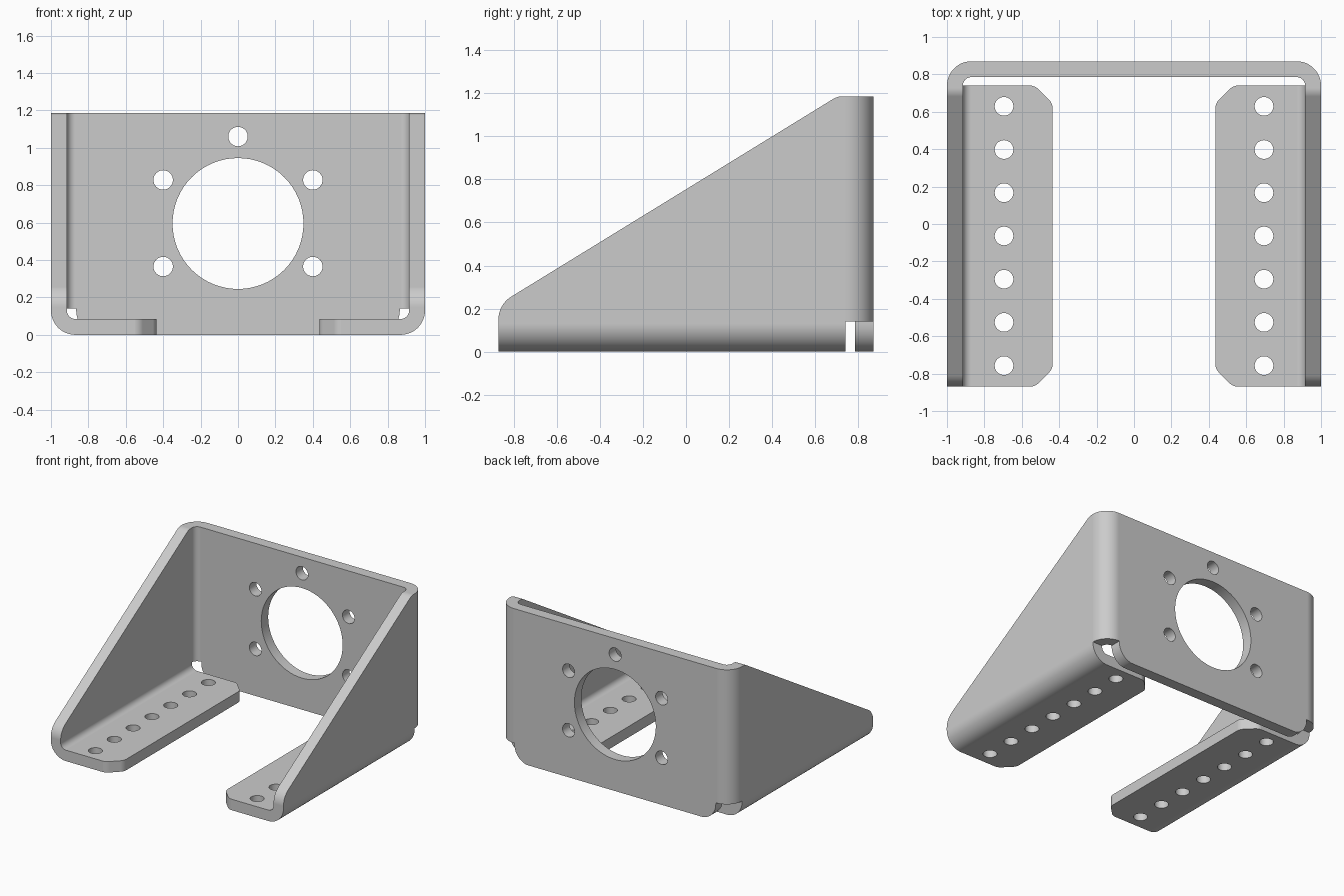
import bpy, bmesh, math
from mathutils import Vector, Matrix

if "Cube" in bpy.data.objects:
    bpy.data.objects.remove(bpy.data.objects["Cube"], do_unlink=True)

T = 0.085            # sheet thickness
R = 0.13             # outer bend radius
HEIGHT = 1.185
HALF = 0.87          # half depth
BEND = HALF - R      # where the rear bends begin

steel = bpy.data.materials.new("grey_steel")
steel.use_nodes = True
steel.diffuse_color = (0.6, 0.6, 0.6, 1)
steel.node_tree.nodes["Principled BSDF"].inputs["Base Color"].default_value = (0.6, 0.6, 0.6, 1)


def rounded(points, steps=12):
    """Polygon outline; a point with a third value gets that corner radius."""
    out = []
    for i, p in enumerate(points):
        c = Vector(p[:2])
        if len(p) == 2:
            out.append(c)
            continue
        a = (Vector(points[i - 1][:2]) - c).normalized()
        b = (Vector(points[(i + 1) % len(points)][:2]) - c).normalized()
        half = a.angle(b) / 2
        centre = c + (a + b).normalized() * p[2] / math.sin(half)
        start = c + a * p[2] / math.tan(half) - centre
        end = c + b * p[2] / math.tan(half) - centre
        turn = math.atan2(start.x * end.y - start.y * end.x, start.dot(end))
        for k in range(steps + 1):
            out.append(centre + Matrix.Rotation(turn * k / steps, 2) @ start)
    return out


def new_object(name, bm):
    bmesh.ops.recalc_face_normals(bm, faces=bm.faces)
    mesh = bpy.data.meshes.new(name)
    bm.to_mesh(mesh)
    bm.free()
    mesh.materials.append(steel)
    obj = bpy.data.objects.new(name, mesh)
    bpy.context.collection.objects.link(obj)
    return obj


def prism(name, points, axis, low, high):
    """Extrude an outline along x, y or z."""
    place = {"x": lambda p, d: (d, p.x, p.y),
             "y": lambda p, d: (p.x, d, p.y),
             "z": lambda p, d: (p.x, p.y, d)}[axis]
    outline = rounded(points)
    bm = bmesh.new()
    ends = [[bm.verts.new(place(p, d)) for p in outline] for d in (low, high)]
    for ring in ends:
        bm.faces.new(ring)
    n = len(outline)
    for i in range(n):
        j = (i + 1) % n
        bm.faces.new((ends[0][i], ends[0][j], ends[1][j], ends[1][i]))
    return new_object(name, bm)


def drills(holes, axis):
    """Cylinders for round holes, each given as centre and radius."""
    bm = bmesh.new()
    turn = Matrix.Rotation(math.pi / 2, 4, "X") if axis == "y" else Matrix()
    for centre, radius in holes:
        bmesh.ops.create_cone(bm, cap_ends=True, segments=64 if radius > 0.1 else 32,
                              radius1=radius, radius2=radius, depth=0.4,
                              matrix=Matrix.Translation(centre) @ turn)
    return new_object("hole_cutter", bm)


def carve(obj, cutter, operation="DIFFERENCE"):
    mod = obj.modifiers.new("carve", "BOOLEAN")
    mod.operation, mod.solver, mod.object = operation, "EXACT", cutter
    graph = bpy.context.evaluated_depsgraph_get()
    mesh = bpy.data.meshes.new_from_object(obj.evaluated_get(graph))
    obj.modifiers.clear()
    obj.data = mesh
    bpy.data.objects.remove(cutter, do_unlink=True)


def finish(obj):
    bpy.ops.object.select_all(action="DESELECT")
    obj.select_set(True)
    bpy.context.view_layer.objects.active = obj
    bpy.ops.object.shade_smooth_by_angle(angle=math.radians(25))
    obj.modifiers.new("even_shading", "WEIGHTED_NORMAL").keep_sharp = True


# Side wall folded into its foot flange
left = prism("left_side", [(0.435, 0), (1, 0, R), (1, 1.4), (1 - T, 1.4),
                           (1 - T, T, R - T), (0.435, T)], "y", -1, 1)
carve(left, prism("wall_outline", [(-HALF, -0.1), (-HALF, 0.219, 0.125), (0.703, HEIGHT, 0.085),
                                   (BEND, HEIGHT), (BEND, -0.1)], "x", 0.2, 1.2), "INTERSECT")

# Clipped flange corners
corner = [(0.64, -0.872), (0.53, -HALF, 0.07), (0.435, -0.775, 0.07),
          (0.433, -0.6), (0.3, -0.6), (0.3, -1), (0.64, -1)]
middle = BEND - HALF
carve(left, prism("front_corner", corner, "z", -0.1, 0.2))
carve(left, prism("rear_corner", [(p[0], middle - p[1], *p[2:]) for p in corner], "z", -0.1, 0.2))

# Row of mounting holes
carve(left, drills([((0.695, -0.757 + 0.231 * i, 0.05), 0.05) for i in range(7)], "z"))

# Opposite side
right = bpy.data.objects.new("right_side", left.data.copy())
right.data.transform(Matrix.Diagonal((-1, 1, 1, 1)))
right.data.flip_normals()
bpy.context.collection.objects.link(right)

# Back plate with its two upright bends
inner = 1 - T
back = prism("back_plate", [(-1, BEND), (-1, HALF, R), (1, HALF, R), (1, BEND), (inner, BEND),
                            (inner, HALF - T, R - T), (-inner, HALF - T, R - T), (-inner, BEND)],
             "z", 0, HEIGHT)

# Bend reliefs and rounded lower corners
for s in (-1, 1):
    relief = [(0.865, 0.14), (0.865, 0, R), (0.7, -0.002), (0.7, -0.1), (1.2, -0.1), (1.2, 0.14)]
    carve(back, prism("relief", [(s * p[0], *p[1:]) for p in relief], "y", 0.6, 1))

# Central opening and bolt holes
bolts = [(0, 1.06)] + [(x, z) for x in (-0.4, 0.4) for z in (0.365, 0.828)]
carve(back, drills([((0, 0.83, 0.595), 0.35)] + [((x, 0.83, z), 0.052) for x, z in bolts], "y"))

for part in (left, right, back):
    finish(part)
